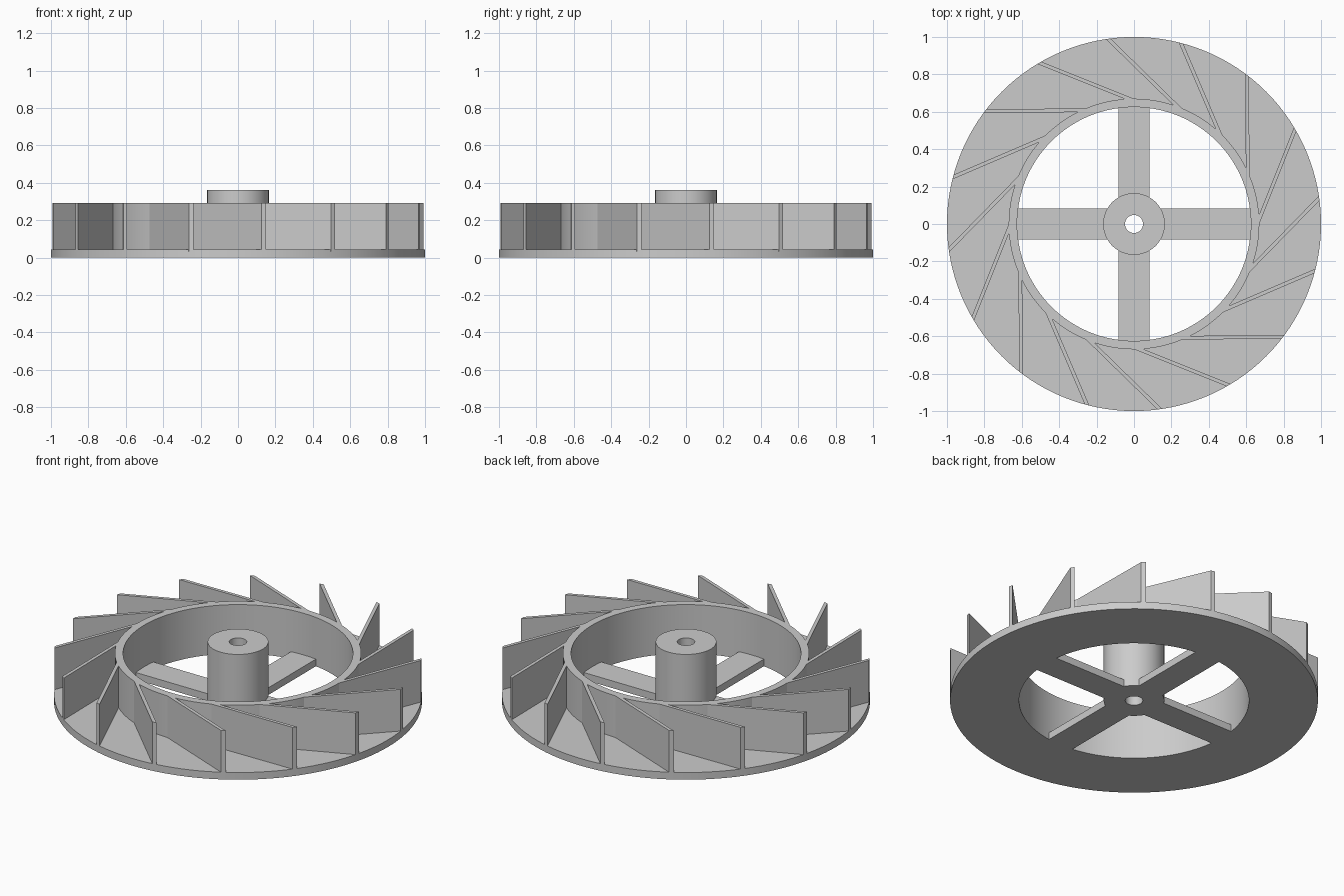
import bpy, bmesh, math
from mathutils import Matrix, Vector

cube = bpy.data.objects.get("Cube")
if cube:
    bpy.data.objects.remove(cube, do_unlink=True)

grey = bpy.data.materials.new("plain grey")
grey.use_nodes = True
grey.diffuse_color = (0.6, 0.6, 0.6, 1)
grey.node_tree.nodes["Principled BSDF"].inputs["Base Color"].default_value = grey.diffuse_color

PLATE_TOP, BLADE_TOP, HUB_TOP = 0.043, 0.293, 0.362
BORE, HUB, INNER, WALL, OUTER = 0.048, 0.165, 0.625, 0.67, 1.0
BLADES = 16


def finish(name, bm, smooth=False):
    """Turn a bmesh into a named grey object."""
    bmesh.ops.recalc_face_normals(bm, faces=bm.faces)
    mesh = bpy.data.meshes.new(name)
    bm.to_mesh(mesh)
    bm.free()
    mesh.materials.append(grey)
    obj = bpy.data.objects.new(name, mesh)
    bpy.context.collection.objects.link(obj)
    if smooth:
        bpy.ops.object.select_all(action='DESELECT')
        obj.select_set(True)
        bpy.context.view_layer.objects.active = obj
        bpy.ops.object.shade_smooth_by_angle(angle=math.radians(30))
    return obj


def lathe(name, profile, steps=128):
    """Revolve a closed (radius, height) profile around z."""
    bm = bmesh.new()
    verts = [bm.verts.new((r, 0, z)) for r, z in profile]
    edges = [bm.edges.new((a, b)) for a, b in zip(verts, verts[1:] + verts[:1])]
    bmesh.ops.spin(bm, geom=verts + edges, axis=(0, 0, 1), cent=(0, 0, 0),
                   angle=math.tau, steps=steps, use_merge=True)
    bmesh.ops.remove_doubles(bm, verts=bm.verts, dist=0.0001)
    return finish(name, bm, smooth=True)


def prism(bm, outline, low, high):
    """Extrude a flat outline from one height to another."""
    face = bm.faces.new([bm.verts.new((x, y, low)) for x, y in outline])
    up = bmesh.ops.extrude_face_region(bm, geom=[face])["geom"]
    bmesh.ops.translate(bm, vec=(0, 0, high - low),
                        verts=[v for v in up if isinstance(v, bmesh.types.BMVert)])


# Base plate with its raised inner wall
lathe("base_ring", [(INNER, 0), (OUTER, 0), (OUTER, PLATE_TOP), (WALL, PLATE_TOP),
                    (WALL, BLADE_TOP), (INNER, BLADE_TOP)])

# Central hub with shaft bore
lathe("hub", [(BORE, 0), (HUB, 0), (HUB, HUB_TOP), (BORE, HUB_TOP)], 64)

# Four flat spokes
bm = bmesh.new()
for i in range(4):
    turn = Matrix.Rotation(i * math.pi / 2, 2)
    box = [(0.12, -0.083), (0.635, -0.083), (0.635, 0.083), (0.12, 0.083)]
    prism(bm, [turn @ Vector(p) for p in box], 0, PLATE_TOP)
finish("spokes", bm)

# Slanted blades, each trimmed to the plate rim and buried in the wall
near, far = 0.602, 0.622          # distance of the two blade sides from the axis
corners = [(d, -math.sqrt(r * r - d * d))
           for d, r in ((near, OUTER), (far, OUTER), (far, 0.653), (near, 0.66))]
bm = bmesh.new()
for i in range(BLADES):
    a = math.radians(68.2) + i * math.tau / BLADES
    n, t = Vector((math.cos(a), math.sin(a))), Vector((math.sin(a), -math.cos(a)))
    prism(bm, [n * d + t * s for d, s in corners], PLATE_TOP - 0.01, BLADE_TOP)
finish("blades", bm)
